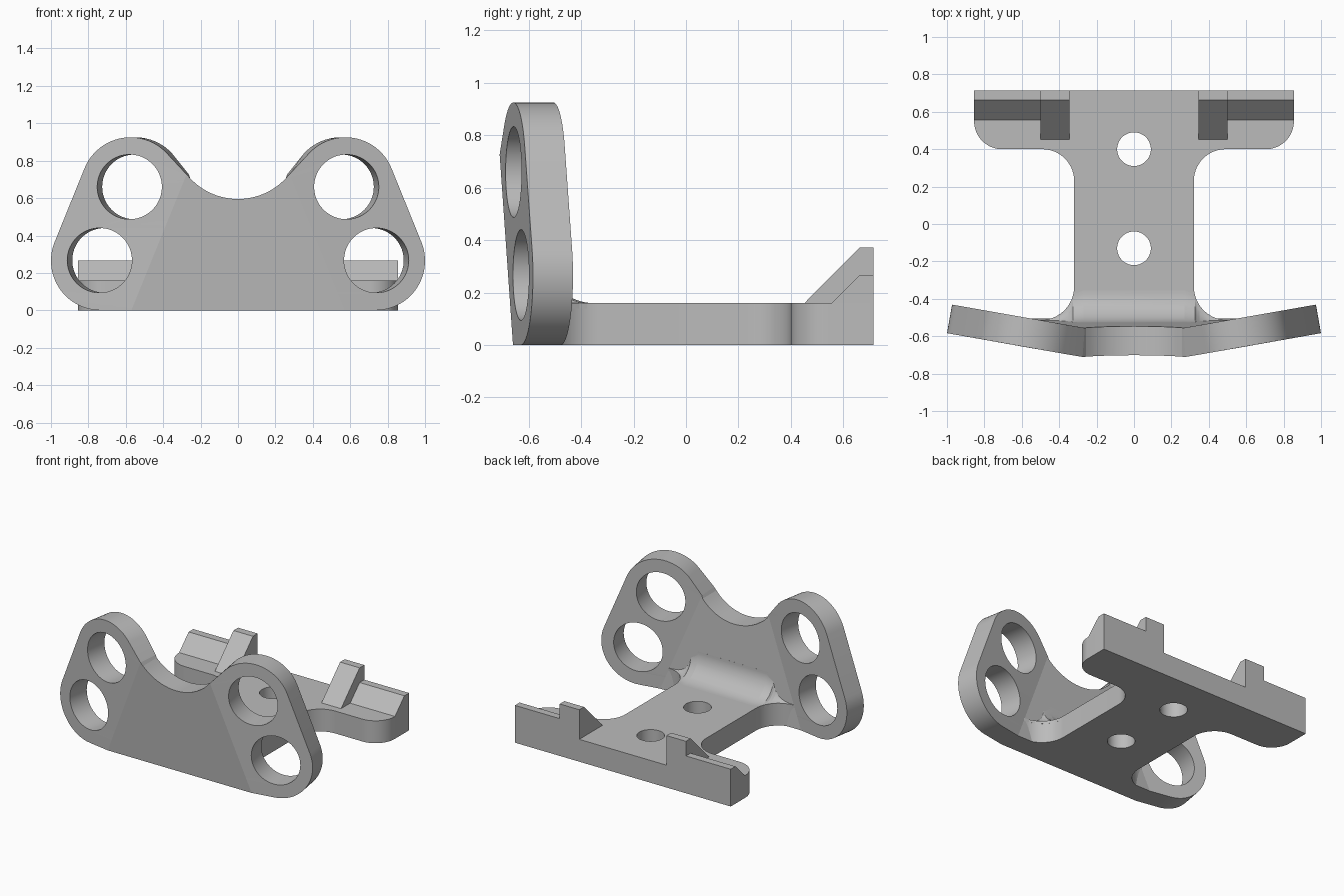
import bpy, bmesh, math
from mathutils import Vector

if "Cube" in bpy.data.objects:
    bpy.data.objects.remove(bpy.data.objects["Cube"])

grey = bpy.data.materials.new("plain_grey")
grey.use_nodes = True
colour = (0.5, 0.5, 0.5, 1)
grey.diffuse_color = colour
grey.node_tree.nodes["Principled BSDF"].inputs["Base Color"].default_value = colour

BASE_TOP = 0.16
THICK = 0.155
TILT = 0.07                      # forward lean of the centre panel
TURN = math.radians(10)          # sweep of the side wings
SLOPE = math.tan(TURN)


def arc(cx, cy, r, start, end):
    n = max(2, math.ceil(abs(end - start) / 5))
    angles = [math.radians(start + (end - start) * i / n) for i in range(n + 1)]
    return [(cx + r * math.cos(a), cy + r * math.sin(a)) for a in angles]


def mirrored(half):
    return half + [(-x, y) for x, y in reversed(half) if x > 1e-5]


def sheet(loops):
    """Flat filled outline, later loops are holes."""
    bm = bmesh.new()
    for loop in loops:
        vs = [bm.verts.new((a, b, 0)) for a, b in loop]
        for i, v in enumerate(vs):
            bm.edges.new((v, vs[i - 1]))
    bmesh.ops.triangle_fill(bm, edges=bm.edges[:], normal=(0, 0, 1))
    return bm


def thicken(bm, place):
    """Turn a sheet into a solid; place gives both ends of each point."""
    faces = bm.faces[:]
    rim = [e for e in bm.edges if len(e.link_faces) == 1]
    twin = {}
    for v in bm.verts[:]:
        near, far = place(v.co.x, v.co.y)
        twin[v] = bm.verts.new(far)
        v.co = Vector(near)
    for f in faces:
        bm.faces.new([twin[v] for v in reversed(f.verts)])
    for e in rim:
        a, b = e.verts
        bm.faces.new((a, b, twin[b], twin[a]))
    return bm


def finish(name, bm):
    bmesh.ops.recalc_face_normals(bm, faces=bm.faces[:])
    mesh = bpy.data.meshes.new(name)
    bm.to_mesh(mesh)
    bm.free()
    mesh.materials.append(grey)
    obj = bpy.data.objects.new(name, mesh)
    bpy.context.scene.collection.objects.link(obj)
    mesh.polygons.foreach_set("use_smooth", [True] * len(mesh.polygons))
    mesh.set_sharp_from_angle(angle=math.radians(8))


# Front plate: two lobed wings folded back from a leaning centre panel
outline = mirrored(arc(0.735, 0.265, 0.265, -90, 22)
                   + arc(0.575, 0.66, 0.265, 22, 137)
                   + arc(0, 0.945, 0.35, 317, 270))
holes = [arc(s * x, z, 0.173, 0, 355)
         for s in (1, -1) for x, z in ((0.58, 0.66), (0.74, 0.267))]
bm = sheet([outline] + holes)
fold = Vector((0.69, 0.28)).normalized()
for s in (1, -1):
    bmesh.ops.bisect_plane(bm, geom=bm.verts[:] + bm.edges[:] + bm.faces[:],
                           plane_co=(s * 0.57, 0, 0),
                           plane_no=(s * fold.x, fold.y, 0), dist=1e-5)


def place_plate(x, z):
    side = math.copysign(1, x)
    d = (abs(x) - 0.57) * fold.x + z * fold.y
    if d > 1e-4:                 # wing
        y = -0.76 + SLOPE * abs(x)
        dx, dy = -side * THICK * math.sin(TURN), THICK * math.cos(TURN)
    else:                        # centre panel and fold line
        y = -0.66 - TILT * z
        dx, dy = (-side * 0.012 if d > -1e-4 else 0), THICK
    return (x, y, z), (x + dx, y + dy, z)


finish("front_plate", thicken(bm, place_plate))

# Base: stem with flared foot and a wide rear bar, two bolt holes
FLARE = (0.5, -0.335, 0.18)
base = mirrored([(0.54, -0.57)] + arc(*FLARE, 280, 180)
                + arc(0.49, 0.23, 0.17, 180, 90)
                + arc(0.705, 0.55, 0.15, 270, 360) + [(0.855, 0.715)])
bolts = [arc(0, y, 0.09, 0, 355) for y in (0.4, -0.13)]
finish("base_plate", thicken(sheet([base] + bolts),
                             lambda x, y: ((x, y, 0), (x, y, BASE_TOP))))

# Rear ridges and taller ribs, both with a sloped front
for s, side in ((1, "left"), (-1, "right")):
    for name, x0, x1, foot, top in (("ridge", 0.49, 0.855, 0.555, 0.267),
                                    ("rib", 0.345, 0.5, 0.452, 0.372)):
        profile = [(foot, 0.12), (foot, BASE_TOP), (0.662, top),
                   (0.715, top), (0.715, 0.12)]
        finish(f"{side}_{name}", thicken(
            sheet([profile]),
            lambda y, z: ((s * x0, y, z), (s * x1, y, z))))

# Fillet between base and front plate, shrinking along the flares
right_half = [0.27, 0.325, 0.335, 0.35, 0.37, 0.39, 0.42, 0.46, 0.5]
bm = bmesh.new()
sections = []
for x in [-x for x in reversed(right_half)] + right_half:
    ax = abs(x)
    foot = -0.355
    if ax > 0.322:
        foot = FLARE[1] - math.sqrt(FLARE[2] ** 2 - (ax - FLARE[0]) ** 2)
    wall = max(-0.528, -0.76 + SLOPE * ax + THICK / math.cos(TURN))
    r = max(foot - wall, 0.003)
    pts = [(y, z) for y, z in arc(foot, BASE_TOP + r, r, 270, 180)]
    n = 18                       # same point count on every section
    pts += [(wall - 0.05, BASE_TOP + r), (wall - 0.05, 0.14), (foot, 0.14)]
    sections.append([bm.verts.new((x, y, z)) for y, z in pts])
for a, b in zip(sections, sections[1:]):
    for i in range(len(a)):
        bm.faces.new((a[i - 1], a[i], b[i], b[i - 1]))
bm.faces.new(sections[0])
bm.faces.new(sections[-1])
finish("inner_fillet", bm)
